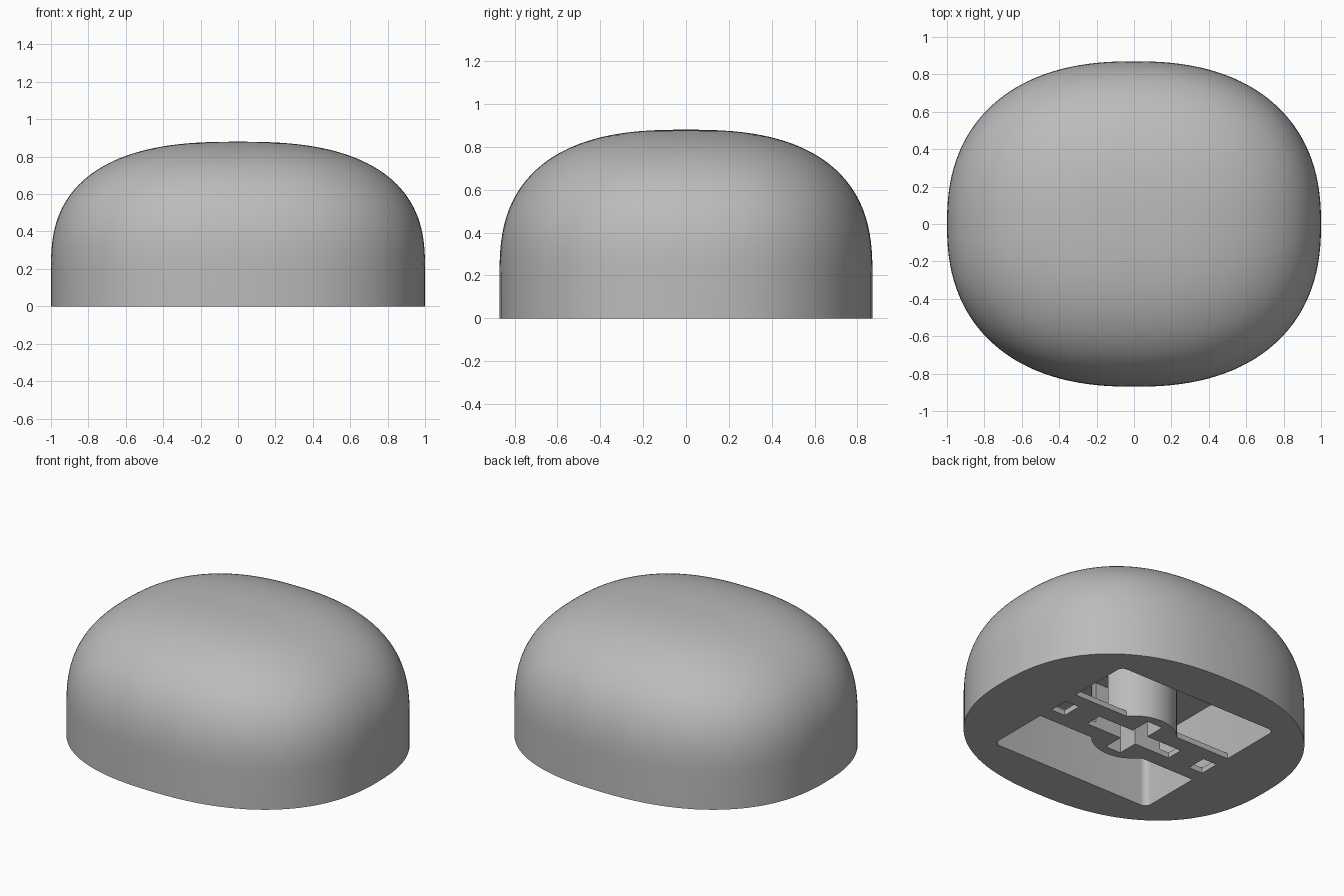
import bpy, bmesh
from math import sin, cos, pi, copysign

if "Cube" in bpy.data.objects:
    bpy.data.objects.remove(bpy.data.objects["Cube"], do_unlink=True)

grey = bpy.data.materials.new("plain grey")
grey.use_nodes = True
colour = (0.5, 0.5, 0.5, 1)
grey.diffuse_color = colour
grey.node_tree.nodes["Principled BSDF"].inputs["Base Color"].default_value = colour


def make_object(name, bm):
    bmesh.ops.recalc_face_normals(bm, faces=bm.faces)
    mesh = bpy.data.meshes.new(name)
    bm.to_mesh(mesh)
    bm.free()
    mesh.materials.append(grey)
    ob = bpy.data.objects.new(name, mesh)
    bpy.context.collection.objects.link(ob)
    return ob


def box(name, x, y, z, corner=0):
    """Box from (min, max) ranges, with optional rounded upright corners."""
    bm = bmesh.new()
    bmesh.ops.create_cube(bm, size=1)
    for v in bm.verts:
        v.co = [r[0] + (c + 0.5) * (r[1] - r[0]) for c, r in zip(v.co, (x, y, z))]
    if corner:
        upright = [e for e in bm.edges if abs(e.verts[0].co.z - e.verts[1].co.z) > 0.01]
        bmesh.ops.bevel(bm, geom=upright, offset=corner, segments=6,
                        profile=0.5, affect='EDGES')
    return make_object(name, bm)


def combine(target, tool, operation):
    """Apply a boolean and remove the tool."""
    mod = target.modifiers.new("combine", 'BOOLEAN')
    mod.operation, mod.solver, mod.object = operation, 'EXACT', tool
    graph = bpy.context.evaluated_depsgraph_get()
    mesh = bpy.data.meshes.new_from_object(target.evaluated_get(graph))
    target.modifiers.clear()
    target.data = mesh
    bpy.data.objects.remove(tool, do_unlink=True)


def power(value, n):
    return copysign(abs(value) ** (2 / n), value)


# Domed shell: rounded oval outline, straight skirt, domed top
SIDES, RINGS = 128, 40
WIDE, DEEP, SKIRT, TOP = 1.0, 0.87, 0.2, 0.88
profile = [(1, 0)]
for i in range(RINGS):
    t = pi / 2 * i / RINGS
    profile.append((power(cos(t), 2.6), SKIRT + (TOP - SKIRT) * power(sin(t), 2.6)))
bm = bmesh.new()
rings = []
for r, z in profile:
    angles = [2 * pi * k / SIDES for k in range(SIDES)]
    rings.append([bm.verts.new((WIDE * r * power(cos(a), 2.35),
                                DEEP * r * power(sin(a), 2.35), z)) for a in angles])
for low, high in zip(rings, rings[1:]):
    for k in range(SIDES):
        j = (k + 1) % SIDES
        bm.faces.new((low[k], low[j], high[j], high[k]))
tip = bm.verts.new((0, 0, TOP))
for k in range(SIDES):
    bm.faces.new((rings[-1][k], rings[-1][(k + 1) % SIDES], tip))
bm.faces.new(rings[0][::-1])
shell = make_object("domed_shell", bm)

# Hollow underneath
HALF, CEILING = 0.58, 0.43
combine(shell, box("hollow", (-HALF, HALF), (-HALF, HALF), (-0.1, CEILING), 0.04),
        'DIFFERENCE')

# Thin cross rib with a round stem reaching the ceiling of the hollow
stem = box("stem_and_rib", (-HALF, HALF), (-0.16, 0.16), (0, 0.035))
bm = bmesh.new()
bmesh.ops.create_cone(bm, cap_ends=True, segments=64, radius1=0.25, radius2=0.25,
                      depth=CEILING)
bmesh.ops.translate(bm, verts=bm.verts, vec=(0, 0, CEILING / 2))
combine(stem, make_object("post", bm), 'UNION')

# Cross socket and end notches
SLOT = 0.055
cuts = [((-0.31, 0.31), (-SLOT, SLOT), 0.3), ((-SLOT, SLOT), (-0.19, 0.19), 0.3)]
cuts += [(span, (-0.065, 0.065), 0.1) for span in ((0.475, 0.575), (-0.575, -0.475))]
for x, y, depth in cuts:
    combine(stem, box("cut", x, y, (-0.1, depth)), 'DIFFERENCE')

# Smooth curved surfaces, crisp edges
for ob in (shell, stem):
    bpy.ops.object.select_all(action='DESELECT')
    ob.select_set(True)
    bpy.context.view_layer.objects.active = ob
    bpy.ops.object.shade_smooth_by_angle(angle=pi / 6)
